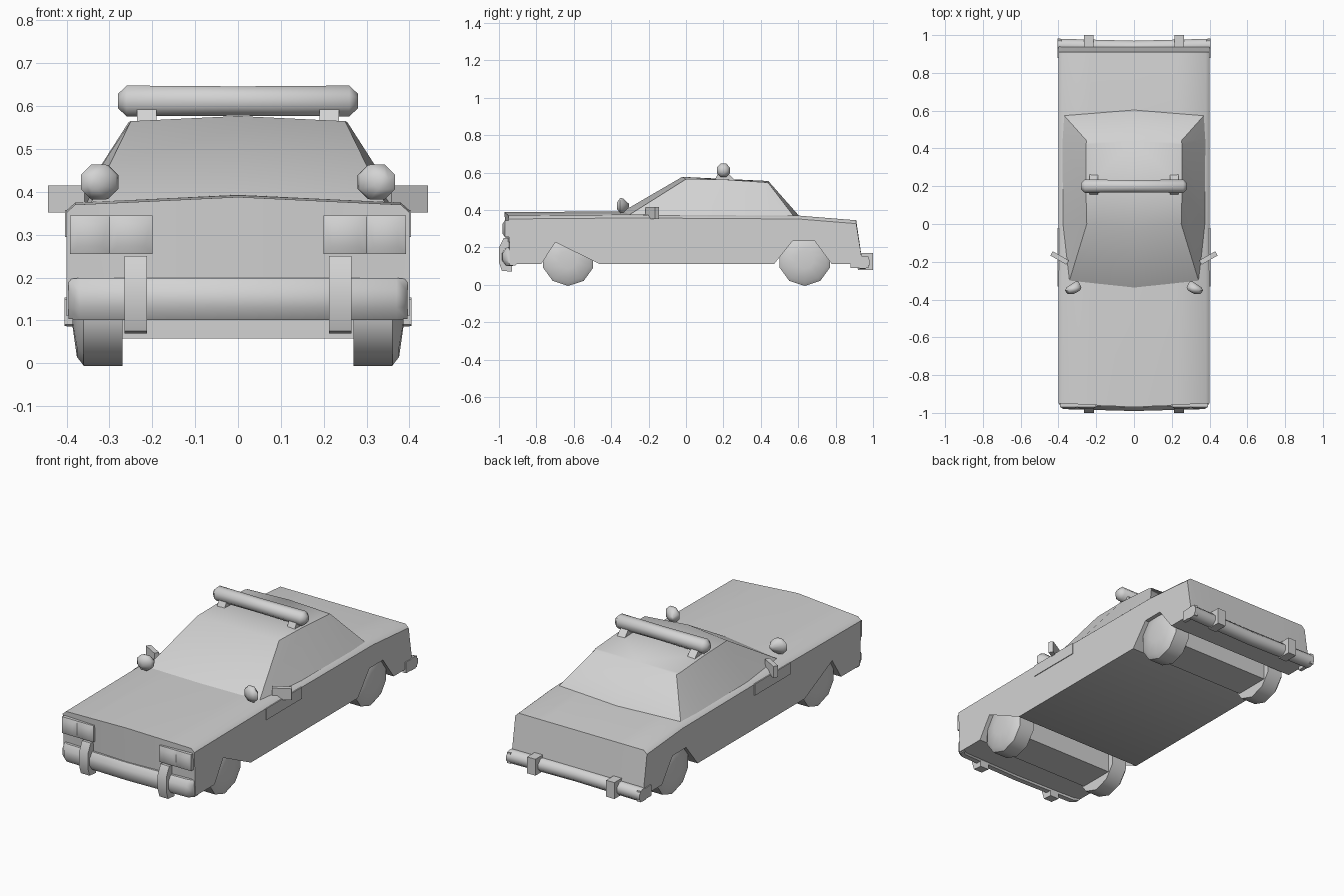
import bpy, bmesh, math
from mathutils import Vector, Matrix

if "Cube" in bpy.data.objects:
    bpy.data.objects.remove(bpy.data.objects["Cube"])

grey = bpy.data.materials.new("plain_grey")
grey.diffuse_color = (0.65, 0.65, 0.65, 1)
grey.use_nodes = True
grey.node_tree.nodes["Principled BSDF"].inputs["Base Color"].default_value = grey.diffuse_color


def loft(name, rings, angle=40):
    """Skin a list of equal-length rings and cap both ends."""
    bm = bmesh.new()
    vs = [[bm.verts.new(p) for p in r] for r in rings]
    n = len(rings[0])
    for a, b in zip(vs, vs[1:]):
        for i in range(n):
            j = (i + 1) % n
            bm.faces.new((a[i], a[j], b[j], b[i]))
    bm.faces.new(vs[0])
    bm.faces.new(vs[-1])
    bmesh.ops.triangulate(bm, faces=[f for f in bm.faces if len(f.verts) > 4])
    bmesh.ops.recalc_face_normals(bm, faces=bm.faces)
    me = bpy.data.meshes.new(name)
    bm.to_mesh(me)
    bm.free()
    me.materials.append(grey)
    ob = bpy.data.objects.new(name, me)
    bpy.context.collection.objects.link(ob)
    bpy.ops.object.select_all(action='DESELECT')
    bpy.context.view_layer.objects.active = ob
    ob.select_set(True)
    bpy.ops.object.shade_smooth_by_angle(angle=math.radians(angle))
    return ob


def box(name, x, y, z, rot=0):
    cx, cy = sum(x) / 2, sum(y) / 2
    m = Matrix.Rotation(rot, 3, 'Z')
    rings = []
    for h in z:
        ring = []
        for px, py in ((x[0], y[0]), (x[1], y[0]), (x[1], y[1]), (x[0], y[1])):
            ring.append(m @ Vector((px - cx, py - cy, h)) + Vector((cx, cy, 0)))
        rings.append(ring)
    return loft(name, rings)


def circle(n, r, r2=None):
    r2 = r if r2 is None else r2
    return [(r * math.cos((i + .5) * math.tau / n), r2 * math.sin((i + .5) * math.tau / n))
            for i in range(n)]


def bar(name, stations, n=8):
    """Horizontal bar along x; station = x, y, z, y radius, z radius."""
    return loft(name, [[(x, y + a, z + b) for a, b in circle(n, ry, rz)]
                       for x, y, z, ry, rz in stations], 50)


# Lower body: side profile with wheel arches, lofted across the width
profile = [(-.94, .11), (-.775, .11), (-.69, .24), (-.57, .24), (-.49, .14), (-.46, .11),
           (.47, .11), (.57, .235), (.69, .235), (.78, .11), (.945, .11),
           (.91, .345), (.6, .37), (-.33, .375), (-.95, .37)]


def body_ring(x):
    crown = max(0, 1 - abs(x) / .375)
    drop = .018 if abs(x) > .39 else 0
    ring = []
    for y, z in profile:
        if z > .3:
            z -= drop
            if y < 0:
                z += .018 * crown
        if y < -.9:
            y -= .02 * crown
        ring.append((x, y, z))
    return ring


loft("lower_body", [body_ring(x) for x in (-.4, -.38, -.23, 0, .23, .38, .4)], 45)


# Cabin with sloping screens
def mirrored(half):
    return half + [(-x, y, z) for x, y, z in reversed(half) if x]


base = [(0, -.35, .385), (.345, -.31, .37), (.385, 0, .36), (.385, .45, .36),
        (.375, .58, .362), (0, .605, .368)]
roof = [(0, -.02, .577), (.25, 0, .565), (.255, .2, .563), (.255, .42, .548),
        (.25, .44, .545), (0, .44, .555)]
loft("cabin", [mirrored(base), mirrored(roof)], 45)

# Wheels and the axle housings between them
for end, y0 in (("front", -.63), ("rear", .635)):
    for side, s in (("left", -1), ("right", 1)):
        loft(f"{end}_{side}_wheel",
             [[(s * x, y0 + a, .135 + b) for a, b in circle(10, r)]
              for x, r in ((.27, .141), (.36, .141), (.376, .12), (.386, .05))], 50)
    box(f"{end}_axle_housing", (-.28, .28), (y0 - .1, y0 + .1), (.058, .23))

# Bumpers, slightly bowed at the front
bar("front_bumper", [(-.395, -.925, .15, .035, .05), (-.37, -.945, .15, .038, .053),
                     (0, -.955, .15, .038, .053),
                     (.37, -.945, .15, .038, .053), (.395, -.925, .15, .035, .05)])
bar("rear_bumper", [(-.405, .945, .12, .04, .036), (-.38, .945, .12, .038, .038),
                    (0, .935, .12, .038, .038),
                    (.38, .945, .12, .038, .038), (.405, .945, .12, .04, .036)])

for side, s in (("left", -1), ("right", 1)):
    def span(a, b):
        return tuple(sorted((s * a, s * b)))

    # Upright bumper guards
    loft(f"{side}_front_guard",
         [[(s * x, y, z) for y, z in ((-.93, .07), (-.985, .075), (-1, .12), (-1, .2),
                                      (-.975, .25), (-.93, .25))] for x in (.212, .265)])
    box(f"{side}_rear_guard", span(.215, .265), (.92, 1), (.08, .17))

    # Bumper ends wrapping round the wings
    box(f"{side}_rear_bumper_end", span(.385, .405), (.88, .975), (.09, .15))

    # Twin rectangular headlamps with a gently convex face
    for i, (a, b) in enumerate(((.2, .3), (.3, .392))):
        loft(f"{side}_headlamp_{i + 1}",
             [[(s * x, y, z) for x, z in ((a + k, .255 + k), (b - k, .255 + k),
                                          (b - k, .345 - k), (a + k, .345 - k))]
              for y, k in ((-.935, 0), (-.968, 0), (-.98, .018))], 50)

    # Door mirror, swept backwards
    box(f"{side}_door_mirror", span(.345, .443), (-.193, -.167), (.352, .415), s * .52)

    # Raised strip on the door
    box(f"{side}_door_strip", span(.395, .404), (-.33, -.02), (.295, .358))

    # Spot lamp at the foot of the windscreen
    loft(f"{side}_spot_lamp",
         [[(s * (.32 - (y + .34) * .5) + a, y, .423 + b) for a, b in circle(8, r)]
          for y, r in ((-.37, .018), (-.352, .044), (-.335, .042), (-.305, .01))], 60)

    # Feet of the roof light bar
    loft(f"{side}_light_bar_foot",
         [[(s * x, y, z) for y, z in ((.15, .555), (.27, .55), (.23, .592), (.17, .592))]
          for x in (.19, .236)])

# Roof light bar with tapered ends
bar("roof_light_bar", [(-.28, .2, .612, .018, .018), (-.26, .2, .612, .038, .039),
                       (0, .2, .612, .036, .037),
                       (.26, .2, .612, .038, .039), (.28, .2, .612, .018, .018)])
